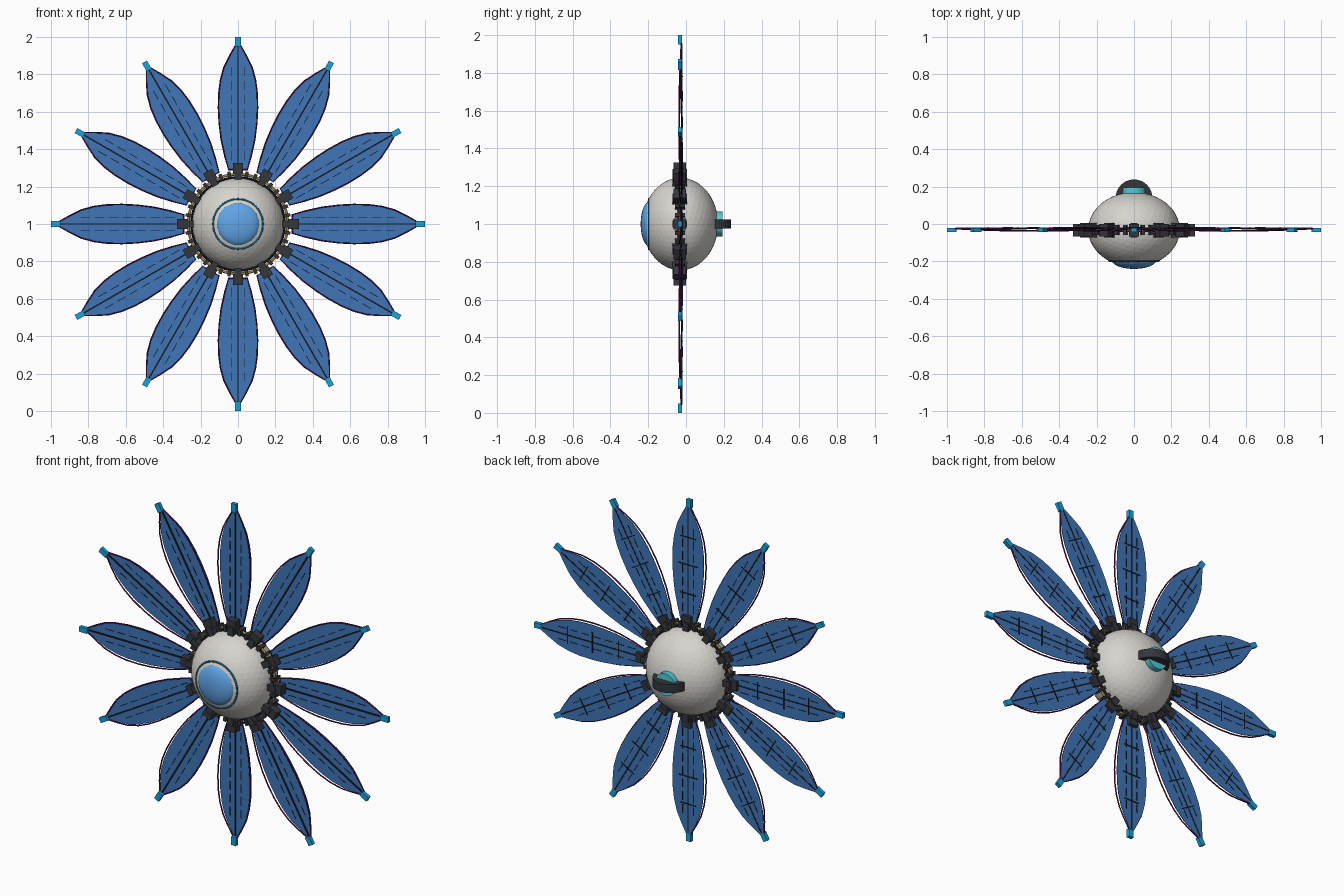
import bpy, bmesh, math
from mathutils import Matrix, Vector

if "Cube" in bpy.data.objects:
    bpy.data.objects.remove(bpy.data.objects["Cube"])

C = Vector((0, 0, 1))   # hub centre
Y0 = -0.032             # plane of the petals


def mat(name, rgb):
    m = bpy.data.materials.new(name)
    m.diffuse_color = (*rgb, 1)
    m.use_nodes = True
    m.node_tree.nodes["Principled BSDF"].inputs["Base Color"].default_value = m.diffuse_color
    return m


SHELL = mat("shell", (0.68, 0.66, 0.62))
BLUE = mat("panel_blue", (0.05, 0.18, 0.48))
LENS = mat("lens_blue", (0.12, 0.38, 0.80))
TEAL = mat("teal", (0.01, 0.13, 0.24))
CYAN = mat("cyan", (0.01, 0.36, 0.72))
AQUA = mat("aqua", (0.09, 0.58, 0.68))
DARK = mat("dark", (0.035, 0.037, 0.045))
BLACK = mat("black", (0.01, 0.011, 0.015))
PURPLE = mat("purple", (0.13, 0.008, 0.10))
GOLD = mat("gold", (0.40, 0.25, 0.06))


def new_obj(name, bm, m, angle=0):
    """Objects live in hub coordinates and are spun about the y axis."""
    me = bpy.data.meshes.new(name)
    bmesh.ops.recalc_face_normals(bm, faces=bm.faces)
    bm.to_mesh(me)
    bm.free()
    me.materials.append(m)
    return place(name, me, angle)


def place(name, data, angle):
    ob = bpy.data.objects.new(name, data)
    ob.location = C
    ob.rotation_euler = (0, angle, 0)
    bpy.context.collection.objects.link(ob)
    return ob


def add_box(bm, x, y, z):
    """Box from (min, max) pairs."""
    size = [b - a for a, b in (x, y, z)]
    mid = [(a + b) / 2 for a, b in (x, y, z)]
    M = Matrix.Translation(mid) @ Matrix.Diagonal((*size, 1))
    bmesh.ops.create_cube(bm, size=1, matrix=M)


def boxes(name, m, *specs):
    bm = bmesh.new()
    for s in specs:
        add_box(bm, *s)
    return new_obj(name, bm, m)


def smooth(ob):
    for p in ob.data.polygons:
        p.use_smooth = True


def ring(name, m, R, r, y, squash=1.0):
    bpy.ops.mesh.primitive_torus_add(major_radius=R, minor_radius=r, major_segments=64,
                                     minor_segments=8, location=C + Vector((0, y, 0)),
                                     rotation=(math.pi / 2, 0, 0))
    ob = bpy.context.object
    ob.name = name
    ob.scale.z = squash
    ob.data.materials.append(m)
    smooth(ob)


# faceted egg-shaped hub
bm = bmesh.new()
bmesh.ops.create_icosphere(bm, subdivisions=4, radius=1,
                           matrix=Matrix.Translation((0, -0.03, 0)) @ Matrix.Diagonal((0.245, 0.2, 0.245, 1)))
new_obj("hub_shell", bm, SHELL)

# front lens and its bezel
bm = bmesh.new()
bmesh.ops.create_uvsphere(bm, u_segments=40, v_segments=20, radius=1,
                          matrix=Matrix.Translation((0, -0.197, 0)) @ Matrix.Diagonal((0.116, 0.043, 0.116, 1))
                          @ Matrix.Rotation(math.pi / 2, 4, 'X'))
smooth(new_obj("front_lens", bm, LENS))
ring("lens_bezel", TEAL, 0.133, 0.005, -0.197)

# waist rings
ring("waist_ring_gold", GOLD, 0.266, 0.007, Y0)
ring("waist_ring_inner", BLACK, 0.250, 0.006, Y0, 2.0)

# rear port and half-round grip
bm = bmesh.new()
bmesh.ops.create_cone(bm, cap_ends=True, segments=32, radius1=0.065, radius2=0.065, depth=0.05,
                      matrix=Matrix.Translation((0, 0.169, 0)) @ Matrix.Rotation(math.pi / 2, 4, 'X'))
new_obj("rear_port", bm, AQUA)
bm = bmesh.new()
bmesh.ops.create_cone(bm, cap_ends=True, segments=40, radius1=0.098, radius2=0.098, depth=0.05,
                      matrix=Matrix.Translation((0, 0.140, 0)))
bmesh.ops.bisect_plane(bm, geom=bm.verts[:] + bm.edges[:] + bm.faces[:], plane_co=(0, 0.12, 0),
                       plane_no=(0, 1, 0), clear_inner=True)
new_obj("rear_grip", bm, DARK)

# petal half profile: (distance from hub centre, half width)
PROFILE = [(0.29, 0.050), (0.36, 0.070), (0.45, 0.090), (0.54, 0.101), (0.62, 0.105),
           (0.70, 0.103), (0.77, 0.094), (0.84, 0.075), (0.90, 0.045), (0.955, 0.014)]


def outline(k):
    return [(w * k, r) for r, w in PROFILE] + [(-w * k, r) for r, w in reversed(PROFILE)]


# petal sheet
bm = bmesh.new()
f = bm.faces.new([bm.verts.new((x, -0.022, z)) for x, z in outline(0.97)])
ext = bmesh.ops.extrude_face_region(bm, geom=[f])["geom"]
bmesh.ops.translate(bm, vec=(0, 0.003, 0), verts=[v for v in ext if isinstance(v, bmesh.types.BMVert)])
petal = new_obj("petal_1", bm, BLUE)

# edge wire, bowed forwards in the middle
cu = bpy.data.curves.new("petal_edge_1", 'CURVE')
cu.dimensions = '3D'
cu.bevel_depth = 0.004
cu.bevel_resolution = 1
pts = outline(1.0)
sp = cu.splines.new('POLY')
sp.points.add(len(pts) - 1)
for p, (x, z) in zip(sp.points, pts):
    p.co = (x, -0.025 - 0.011 * math.sin(math.pi * (z - 0.29) / 0.665), z, 1)
sp.use_cyclic_u = True
cu.materials.append(PURPLE)
edge = place("petal_edge_1", cu, 0)

# front spine, broken side ribs, rear cross battens
ribs = [((-0.004, 0.004), (-0.027, -0.018), (0.28, 0.95))]
for s in (-1, 1):
    for i in range(7):
        z = 0.34 + i * 0.075
        x = s * 0.036
        ribs.append(((x - 0.002, x + 0.002), (-0.0235, -0.0175), (z, z + 0.05)))
for z, w in ((0.45, 0.05), (0.62, 0.06), (0.78, 0.05)):
    ribs.append(((-w, w), (-0.020, -0.0165), (z - 0.003, z + 0.003)))
rib = boxes("petal_ribs_1", BLACK, *ribs)

# tip block and root hinge
tip = boxes("petal_tip_1", CYAN, ((-0.015, 0.015), (-0.042, -0.021), (0.95, 1.0)))
hinge = boxes("root_hinge_1", DARK, ((-0.028, 0.028), (-0.066, 0.0), (0.272, 0.326)),
              ((-0.018, 0.018), (-0.072, 0.006), (0.238, 0.29)))

# small clamps on the waist ring either side of each hinge
bm = bmesh.new()
for a in (-10, 10):
    tmp = len(bm.verts)
    add_box(bm, (-0.009, 0.009), (-0.058, -0.006), (0.25, 0.284))
    bm.verts.ensure_lookup_table()
    bmesh.ops.rotate(bm, verts=bm.verts[tmp:], cent=(0, 0, 0),
                     matrix=Matrix.Rotation(math.radians(a), 3, 'Y'))
clamp = new_obj("ring_clamps_1", bm, DARK)

# repeat the whole petal assembly around the hub
for i in range(1, 12):
    for src in (petal, edge, rib, tip, hinge, clamp):
        place(src.name.replace("_1", f"_{i + 1}"), src.data, i * math.pi / 6)
